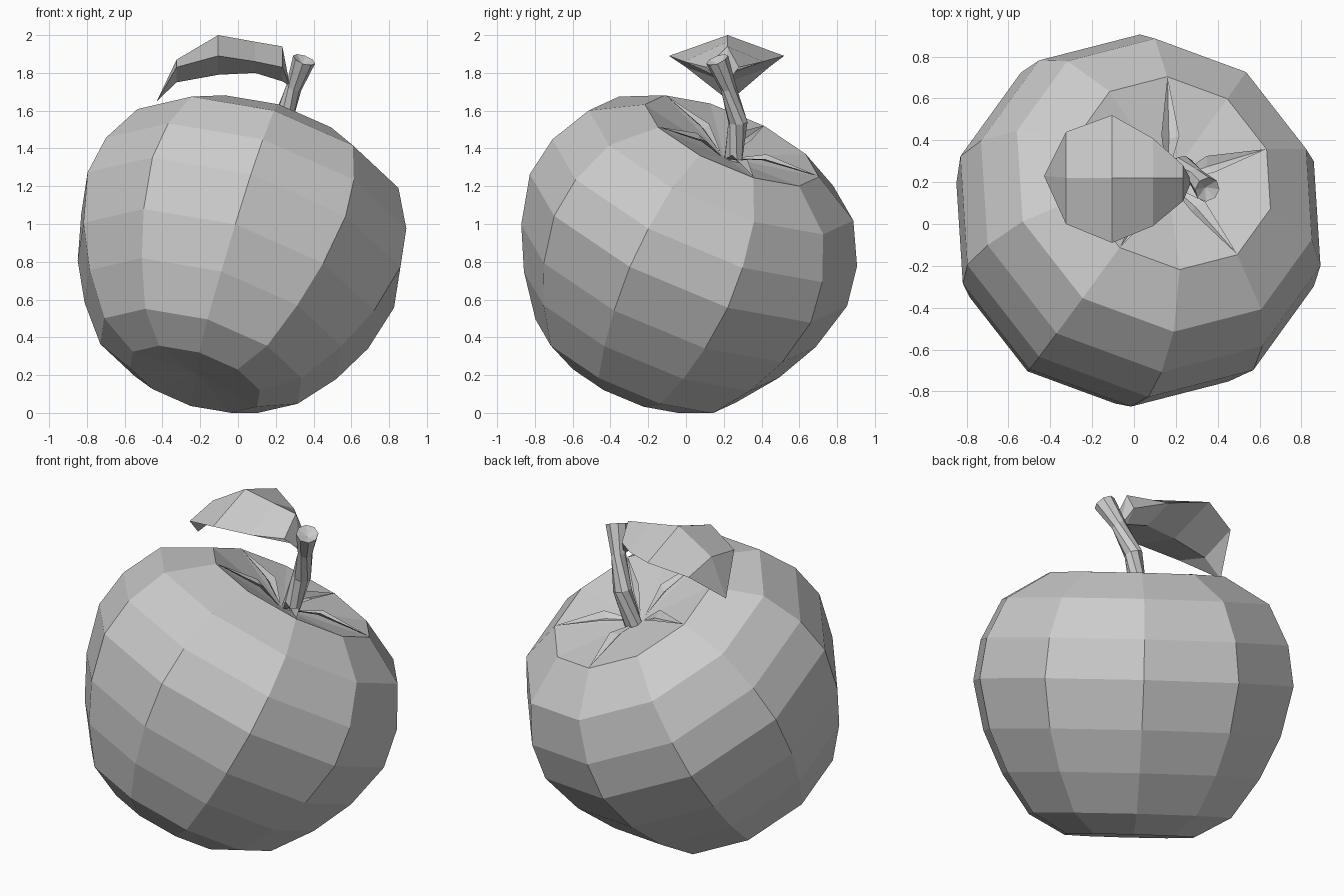
import bpy, bmesh, math
from mathutils import Vector, Matrix

if "Cube" in bpy.data.objects:
    bpy.data.objects.remove(bpy.data.objects["Cube"], do_unlink=True)

grey = bpy.data.materials.new("plain_grey")
grey.use_nodes = True
COLOUR = (0.6, 0.6, 0.6, 1)
grey.diffuse_color = COLOUR
grey.node_tree.nodes["Principled BSDF"].inputs["Base Color"].default_value = COLOUR

# Tilted frame of the fruit: local z runs from the base to the stem pit
LEAN, AZIMUTH = math.radians(28.7), math.radians(53)
FRAME = (Matrix.Translation((0.015, 0.013, 0.915))
         @ Matrix.Rotation(AZIMUTH, 4, 'Z') @ Matrix.Rotation(LEAN, 4, 'Y'))
PHASE = math.radians(1)


def finish(name, bm, recalc=True):
    if recalc:
        bmesh.ops.recalc_face_normals(bm, faces=bm.faces[:])
    mesh = bpy.data.meshes.new(name)
    bm.to_mesh(mesh)
    bm.free()
    mesh.materials.append(grey)
    obj = bpy.data.objects.new(name, mesh)
    bpy.context.collection.objects.link(obj)
    return obj


def skin(bm, loops, start=None, end=None):
    """Join closed loops of points; close each end with a point fan."""
    rings = [[bm.verts.new(p) for p in loop] for loop in loops]
    n = len(rings[0])
    for a, b in zip(rings, rings[1:]):
        for i in range(n):
            j = (i + 1) % n
            bm.faces.new((a[i], a[j], b[j], b[i]))
    for ring, tip in ((rings[0], start), (rings[-1], end)):
        if tip is not None:
            t = bm.verts.new(tip)
            for i in range(n):
                bm.faces.new((ring[i], ring[(i + 1) % n], t))


def circle(radius, height, sides, phase=0.0):
    return [Vector((radius * math.cos(phase + math.tau * i / sides),
                    radius * math.sin(phase + math.tau * i / sides), height))
            for i in range(sides)]


# Fruit: ten-sided turned profile (radius, height) with a pit at each end
profile = [(0.50, 0.60), (0.76, 0.45), (0.875, 0.225), (0.911, 0.0),
           (0.846, -0.275), (0.733, -0.51), (0.575, -0.73), (0.37, -0.84)]
bm = bmesh.new()
skin(bm, [circle(r, h, 10, PHASE) for r, h in profile], (0, 0, 0.5), (0, 0, -0.81))
bm.transform(FRAME)
finish("fruit_body", bm)

# Calyx: five thin folded sepals reaching to alternate corners of the rim
bm = bmesh.new()
for k in range(5):
    turn = Matrix.Rotation(PHASE + math.radians(36 + 72 * k), 4, 'Z')
    root, ridge, tip, left, right = [
        bm.verts.new(FRAME @ turn @ Vector(p)) for p in
        ((0.02, 0, 0.50), (0.19, 0, 0.565), (0.50, 0, 0.603),
         (0.20, 0.045, 0.59), (0.20, -0.045, 0.59))]
    for tri in ((root, right, ridge), (root, ridge, left),
                (ridge, right, tip), (ridge, tip, left)):
        bm.faces.new(tri)
finish("calyx", bm, recalc=False)

# Stem: bent eight-sided stalk, flared top with a funnel-shaped end
path = [Vector(p) for p in ((0.18, 0.25, 1.34), (0.235, 0.275, 1.54),
                            (0.295, 0.225, 1.72), (0.35, 0.165, 1.87))]
radii = (0.05, 0.052, 0.042, 0.062)
loops = []
for i, (p, r) in enumerate(zip(path, radii)):
    direction = path[min(i + 1, 3)] - path[max(i - 1, 0)]
    turn = direction.to_track_quat('Z', 'Y')
    loops.append([p + turn @ v for v in circle(r, 0, 8)])
funnel = path[3] - (path[3] - path[2]).normalized() * 0.03
bm = bmesh.new()
skin(bm, loops, path[0], funnel)
finish("stem", bm)

# Leaf: solid with a diamond section (x, top z, near y, far y, edge z, keel z)
stations = [(-0.325, 1.87, 0.00, 0.44, 1.83, 1.75),
            (-0.105, 2.00, -0.09, 0.52, 1.89, 1.79),
            (0.09, 1.965, -0.01, 0.41, 1.86, 1.80),
            (0.235, 1.94, 0.11, 0.28, 1.83, 1.755)]
loops = [[(x, 0.22, top), (x, near, edge), (x, 0.22, keel), (x, far, edge)]
         for x, top, near, far, edge, keel in stations]
bm = bmesh.new()
skin(bm, loops, (-0.43, 0.23, 1.65), (0.275, 0.205, 1.73))
finish("leaf", bm)
